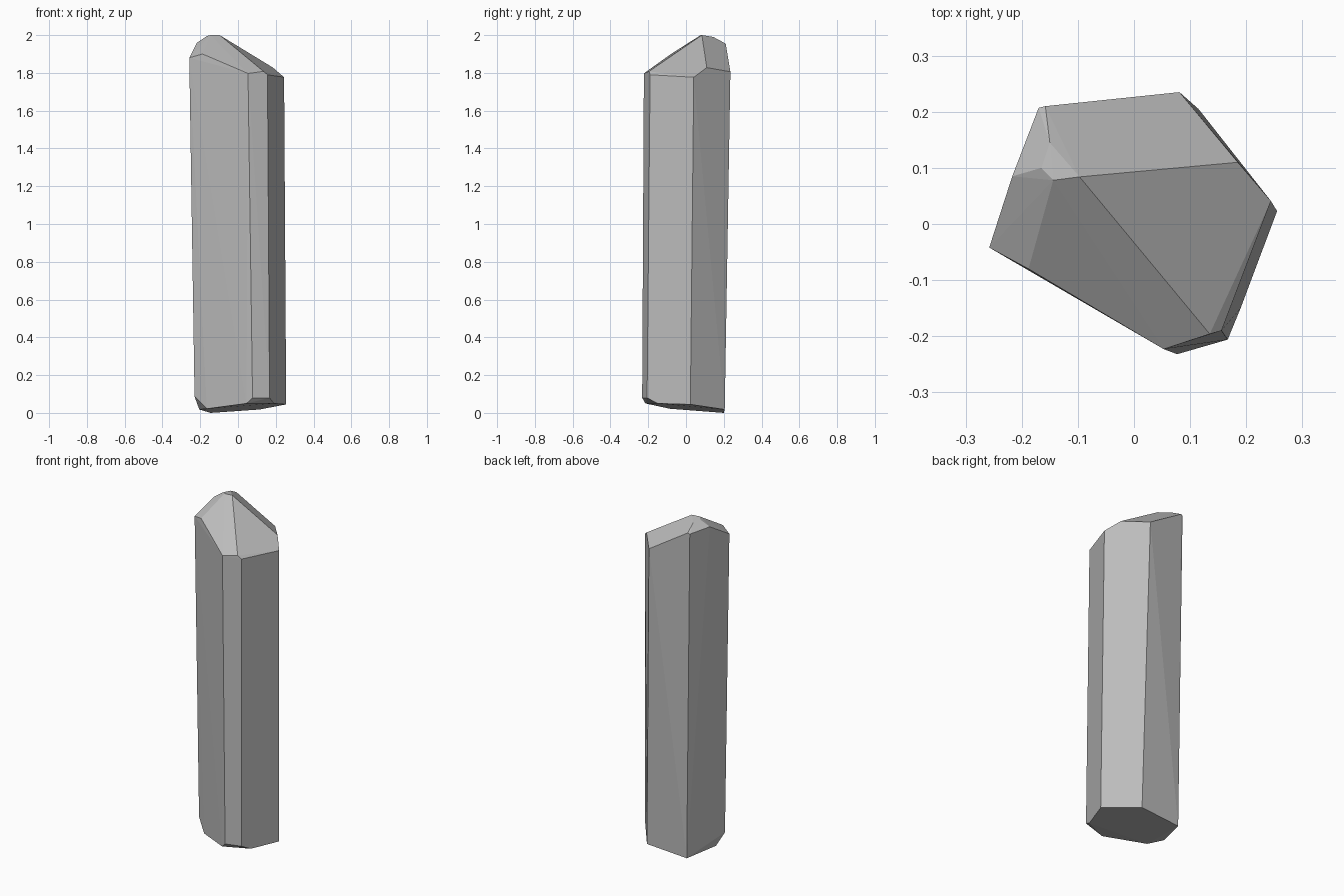
import bpy
import bmesh
from math import radians

default_cube = bpy.data.objects.get("Cube")
if default_cube:
    bpy.data.objects.remove(default_cube, do_unlink=True)


def flat_material(name, value):
    material = bpy.data.materials.new(name)
    material.use_nodes = True
    colour = (value, value, value, 1)
    material.diffuse_color = colour
    material.node_tree.nodes["Principled BSDF"].inputs["Base Color"].default_value = colour
    return material


def faceted_stone(name, corner_groups, material):
    """Wrap all corners in a convex skin and merge the coplanar triangles."""
    bm = bmesh.new()
    for corners in corner_groups:
        for corner in corners:
            bm.verts.new(corner)
    hull = bmesh.ops.convex_hull(bm, input=bm.verts[:])
    unused = [v for v in hull["geom_interior"] if isinstance(v, bmesh.types.BMVert)]
    bmesh.ops.delete(bm, geom=unused, context="VERTS")
    bmesh.ops.dissolve_limit(bm, angle_limit=radians(1.5),
                             verts=bm.verts[:], edges=bm.edges[:])
    bmesh.ops.recalc_face_normals(bm, faces=bm.faces[:])
    mesh = bpy.data.meshes.new(name)
    bm.to_mesh(mesh)
    bm.free()
    mesh.materials.append(material)
    stone = bpy.data.objects.new(name, mesh)
    bpy.context.collection.objects.link(stone)
    return stone


# Small slanted facet at the very tip
tip = [(-.165, .1, 1.995), (-.144, .078, 2), (-.097, .084, 2), (-.15, .145, 1.99)]

# Shoulder where the crown facets meet the column, counter-clockwise from the back
shoulder = [
    (.081, .235, 1.806), (-.158, .21, 1.955), (-.17, .207, 1.95),
    (-.217, .085, 1.96), (-.258, -.042, 1.88), (-.188, -.08, 1.9),
    (.053, -.223, 1.797), (.135, -.196, 1.808), (.156, -.19, 1.79),
    (.244, .041, 1.777), (.185, .11, 1.828),
]

# Lower ends of the column edges that stop at a chamfer
chamfers = [(-.23, -.04, .087), (.077, -.232, .08), (.167, -.206, .08)]

# Slightly tilted base facet
base = [
    (-.145, .2, 0), (-.205, .01, .018), (-.165, -.085, .022), (.045, -.215, .05),
    (.19, -.15, .05), (.255, .023, .045), (.115, .205, .018),
]

grey_stone = flat_material("grey stone", .5)
faceted_stone("crystal", [tip, shoulder, chamfers, base], grey_stone)
